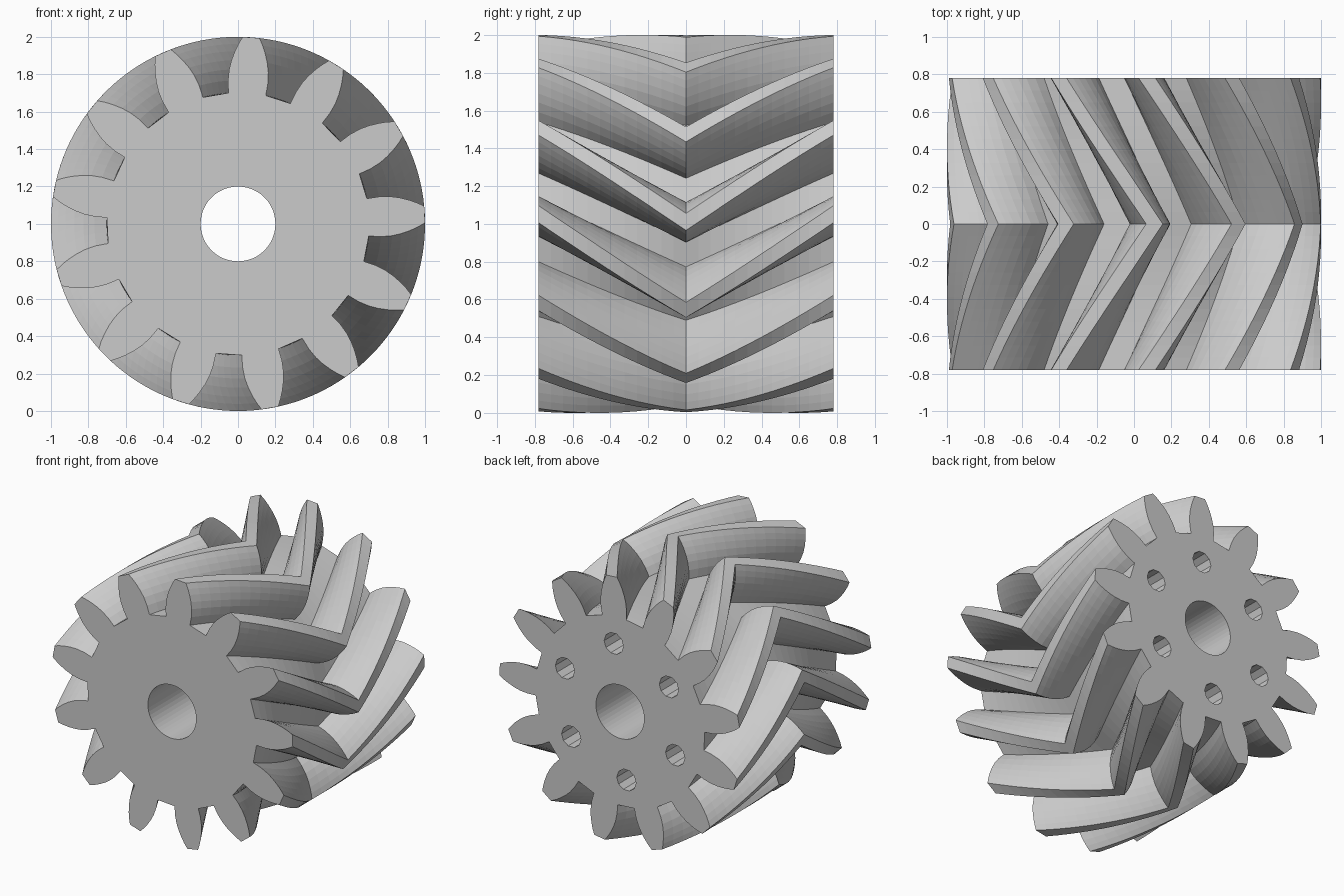
import bpy, bmesh
from math import radians, cos, sin, pi, atan2, hypot

cube = bpy.data.objects.get("Cube")
if cube:
    bpy.data.objects.remove(cube, do_unlink=True)

TEETH, HALF_WIDTH, TWIST, PHASE, STEPS = 13, 0.78, radians(30), radians(86), 12
# Tooth flank: (radius along tooth axis, half thickness)
FLANK = [(0.695, 0.1), (0.76, 0.107), (0.82, 0.105), (0.87, 0.096),
         (0.92, 0.081), (0.96, 0.065), (0.999, 0.045)]

grey = bpy.data.materials.new("light grey")
grey.use_nodes = True
colour = (0.6, 0.6, 0.6, 1)
grey.diffuse_color = colour
grey.node_tree.nodes["Principled BSDF"].inputs["Base Color"].default_value = colour


def gear_outline():
    """Polar outline of the whole gear, counter-clockwise."""
    tooth = [(r, -w) for r, w in FLANK] + [(r, w) for r, w in reversed(FLANK)]
    return [(hypot(r, w), PHASE + 2 * pi * i / TEETH + atan2(w, r))
            for i in range(TEETH) for r, w in tooth]


def mesh_object(name, bm):
    bmesh.ops.recalc_face_normals(bm, faces=bm.faces)
    mesh = bpy.data.meshes.new(name)
    bm.to_mesh(mesh)
    bm.free()
    mesh.materials.append(grey)
    obj = bpy.data.objects.new(name, mesh)
    bpy.context.collection.objects.link(obj)
    return obj


def loft(name, outline, stations, twist=lambda y: 0, centre=(0, 1)):
    """Sweep a polar outline along y, turning it by twist(y)."""
    bm = bmesh.new()
    rings = [[bm.verts.new((centre[0] + r * cos(a + twist(y)), y,
                            centre[1] + r * sin(a + twist(y))))
              for r, a in outline] for y in stations]
    n = len(outline)
    for low, high in zip(rings, rings[1:]):
        for i in range(n):
            j = (i + 1) % n
            bm.faces.new((low[i], low[j], high[j], high[i]))
    bm.faces.new(rings[0])
    bm.faces.new(rings[-1])
    return mesh_object(name, bm)


def drill(target, radius, sides, start, centre):
    """Cut a round hole from y = start out through the back face."""
    circle = [(radius, 2 * pi * k / sides) for k in range(sides)]
    cutter = loft("hole_cutter", circle, (start, HALF_WIDTH + 0.1), centre=centre)
    cutter.hide_render = True
    mod = target.modifiers.new("hole", "BOOLEAN")
    mod.operation, mod.solver, mod.object = "DIFFERENCE", "EXACT", cutter
    bpy.context.view_layer.objects.active = target
    bpy.ops.object.modifier_apply(modifier=mod.name)
    bpy.data.objects.remove(cutter, do_unlink=True)


# Herringbone gear body, twisting to the middle and back again
stations = [HALF_WIDTH * k / STEPS for k in range(-STEPS, STEPS + 1)]
gear = loft("herringbone_gear", gear_outline(), stations,
            lambda y: -TWIST * (1 - abs(y) / HALF_WIDTH))

# Shaft bore, right through
drill(gear, 0.2, 48, -HALF_WIDTH - 0.1, (0, 1))

# Ring of six blind holes in the back face
for k in range(6):
    a = radians(24 + 60 * k)
    drill(gear, 0.08, 10, 0.0, (0.5 * cos(a), 1 + 0.5 * sin(a)))
